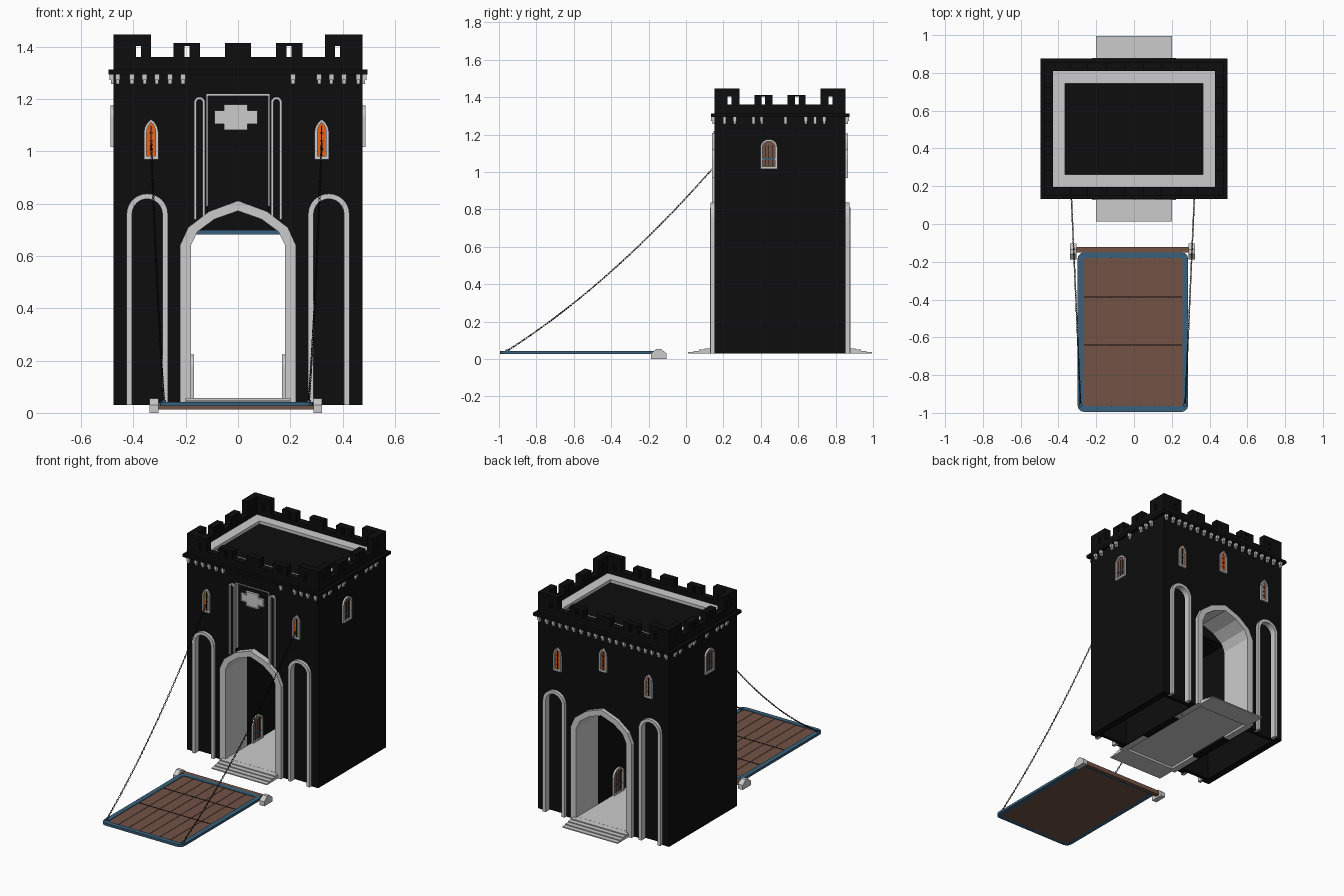
import bpy, bmesh, math
from math import sin, cos, pi
from mathutils import Matrix, Vector

if "Cube" in bpy.data.objects:
    bpy.data.objects.remove(bpy.data.objects["Cube"])

def material(name, c):
    m = bpy.data.materials.new(name)
    m.diffuse_color = (*c, 1)
    m.use_nodes = True
    m.node_tree.nodes["Principled BSDF"].inputs["Base Color"].default_value = m.diffuse_color
    return m

BLACK = material("black_stone", (0.004, 0.004, 0.004))
WOOD = material("wood", (0.17, 0.085, 0.06))
BLUE = material("blue_iron", (0.04, 0.12, 0.2))
GLOW = material("window_glow", (0.8, 0.13, 0.01))
I = Matrix.Identity(4)

# wall frame: u runs along the wall, v is up, d points outwards
def wall(x, y, deg):
    a = math.radians(deg)
    return Matrix(((cos(a), 0, sin(a), x), (sin(a), 0, -cos(a), y), (0, 1, 0, 0), (0, 0, 0, 1)))

FRONT, RIGHT = wall(0, .152, 0), wall(.475, .503, 90)
BACK, LEFT = wall(0, .854, 180), wall(-.475, .503, 270)

def finish(name, bm, mat, M=I):
    bmesh.ops.recalc_face_normals(bm, faces=bm.faces)
    me = bpy.data.meshes.new(name)
    bm.to_mesh(me)
    bm.free()
    me.transform(M)
    if mat:
        me.materials.append(mat)
    ob = bpy.data.objects.new(name, me)
    bpy.context.collection.objects.link(ob)
    return ob

def add_box(bm, x0, x1, y0, y1, z0, z1):
    S = Matrix.Diagonal((x1 - x0, y1 - y0, z1 - z0, 1))
    T = Matrix.Translation(((x0 + x1) / 2, (y0 + y1) / 2, (z0 + z1) / 2))
    bmesh.ops.create_cube(bm, size=1, matrix=T @ S)

def boxes(name, items, mat=None, M=I):
    bm = bmesh.new()
    for b in items:
        add_box(bm, *b)
    return finish(name, bm, mat, M)

def prism(name, pts, d0, d1, mat=None, M=I):
    bm = bmesh.new()
    lo = [bm.verts.new((u, v, d0)) for u, v in pts]
    hi = [bm.verts.new((u, v, d1)) for u, v in pts]
    bm.faces.new(lo)
    bm.faces.new(hi)
    for i in range(len(pts)):
        j = (i + 1) % len(pts)
        bm.faces.new((lo[i], lo[j], hi[j], hi[i]))
    return finish(name, bm, mat, M)

def ring(name, outer, inner, d0, d1, mat=None, M=I, closed=False):
    bm = bmesh.new()
    secs = [[bm.verts.new((*p, d)) for p, d in ((o, d0), (o, d1), (i, d1), (i, d0))]
            for o, i in zip(outer, inner)]
    n = len(secs)
    for k in range(n if closed else n - 1):
        a, b = secs[k], secs[(k + 1) % n]
        for s in range(4):
            t = (s + 1) % 4
            bm.faces.new((a[s], a[t], b[t], b[s]))
    if not closed:
        bm.faces.new(secs[0])
        bm.faces.new(secs[-1])
    return finish(name, bm, mat, M)

ROUND = [(cos(k * pi / 12), sin(k * pi / 12)) for k in range(7)]
POINTED = [(1, 0), (.86, .4), (.5, .76), (0, 1)]

def arch(cx, w, z0, zs, zt, shape=ROUND):
    half = [(1, None)] + list(shape)
    right = [(cx + w * a, z0 if b is None else zs + (zt - zs) * b) for a, b in half]
    return right + [(2 * cx - u, v) for u, v in right[-2::-1]]

# tower body, carved by cutters
tower = boxes("tower_body", [(-.475, .475, .152, .854, .03, 1.31)], BLACK)
cutters = [boxes("cut_passage", [(-.18, .18, .3, .71, -.1, .69)])]
for s in (-1, 1):
    a, b = sorted((s * .23, s * .43))
    cutters.append(boxes("cut_chamber", [(a, b, .2, .805, -.1, 1.25)]))
for W in (FRONT, BACK):
    cutters.append(prism("cut_gate", arch(0, .2, -.1, .64, .79, POINTED), -.2, .1, None, W))
    for s in (-1, 1):
        cutters.append(prism("cut_niche", arch(s * .347, .06, -.1, .76, .82), -.025, .1, None, W))
cutters.append(boxes("cut_panel", [(-.117, .117, .7, 1.214, -.015, .1)], None, FRONT))
for c in cutters:
    m = tower.modifiers.new("cut", 'BOOLEAN')
    m.operation, m.solver, m.object = 'DIFFERENCE', 'EXACT', c
bpy.context.view_layer.update()
baked = bpy.data.meshes.new_from_object(tower.evaluated_get(bpy.context.evaluated_depsgraph_get()))
tower.modifiers.clear()
tower.data = baked
for c in cutters:
    bpy.data.objects.remove(c)

# cornice, parapet and roof walkway
def frame(name, X, y0, y1, t, z0, z1, mat):
    rect = lambda k: [(-X + k, y0 + k), (X - k, y0 + k), (X - k, y1 - k), (-X + k, y1 - k)]
    return ring(name, rect(0), rect(t), z0, z1, mat, closed=True)

frame("cornice", .495, .133, .875, .07, 1.293, 1.312, BLACK)
frame("parapet", .475, .152, .854, .045, 1.30, 1.361, BLACK)
frame("roof_walkway", .432, .195, .811, .067, 1.30, 1.33, None)

# merlons with slits, in wall coordinates
def merlon(u0, u1, top, slit):
    if slit is None:
        return [(u0, u1, 1.36, top, -.045, 0)]
    return [(u0, slit - .01, 1.36, top, -.045, 0), (slit + .01, u1, 1.36, top, -.045, 0),
            (slit - .01, slit + .01, 1.403, top, -.045, 0)]

for W, n in ((FRONT, "front"), (BACK, "back")):
    b = merlon(-.05, .05, 1.413, None)
    for s in (-1, 1):
        b += merlon(*sorted((s * .333, s * .475)), 1.446, s * .38)
        b += merlon(*sorted((s * .145, s * .247)), 1.413, s * .195)
    boxes(n + "_merlons", b, BLACK, W)
for W, n in ((RIGHT, "right"), (LEFT, "left")):
    b = []
    for s in (-1, 1):
        b += merlon(*sorted((s * .217, s * .351)), 1.446, s * .27)
        b += merlon(*sorted((s * .04, s * .137)), 1.413, s * .09)
    boxes(n + "_merlons", b, BLACK, W)

# corbels under the cornice
def corbels(name, us, W):
    b = []
    for u in us:
        b += [(u - .009, u + .009, 1.272, 1.293, 0, .017), (u - .007, u + .007, 1.257, 1.272, 0, .011)]
    boxes(name, b, None, W)

six = [.46, .405, .357, .31, .26, .21]
corbels("front_corbels", [-u for u in six] + [u for u in six if u != .26], FRONT)
corbels("back_corbels", [-u for u in six] + six + [-.155, -.1, -.05, 0, .05, .1, .155], BACK)
side = [-.297, -.243, -.142, -.099, .029, .137, .187, .237]
corbels("right_corbels", side, RIGHT)
corbels("left_corbels", side, LEFT)

# gate arches and blind niche trims on front and back
for W, n in ((FRONT, "front"), (BACK, "back")):
    ring(n + "_gate_arch", arch(0, .222, .03, .64, .811, POINTED),
         arch(0, .18, .03, .64, .772, POINTED), -.2, .025, None, W)
    for s in (-1, 1):
        ring(n + "_niche_trim", arch(s * .347, .079, .03, .76, .838),
             arch(s * .347, .058, .03, .76, .818), -.02, .02, None, W)
    # entrance steps
    boxes(n + "_steps", [(-.2, .2, .03, .037 + .0065 * k, 0, .14 - .029 * k) for k in range(4)], None, W)

# passage floor and raised gate bar
boxes("passage_floor", [(-.2, .2, .14, .866, .044, .057)])
boxes("raised_gate", [(-.178, .178, .345, .36, .682, .70)], BLUE)

# framed windows
def window(name, u, w, z0, zs, zt, W, mat, shape=POINTED):
    ring(name + "_frame", arch(u, w + .008, z0, zs, zt + .008, shape),
         arch(u, w - .003, z0, zs, zt - .003, shape), -.005, .012, None, W)
    boxes(name + "_sill", [(u - w - .008, u + w + .008, z0 - .008, z0 + .004, 0, .012)], None, W)
    prism(name + "_pane", arch(u, w, z0, zs, zt, shape), -.005, .003, mat, W)

def lattice(name, u, z, W):
    b = [(u - .002, u + .002, z, z + .12, 0, .006)]
    b += [(u - .007, u + .007, z + k, z + k + .004, 0, .006) for k in (.03, .06, .09)]
    boxes(name, b, BLACK, W)

for W, n, spots in ((FRONT, "front", [(-.332, .977), (.32, .977)]),
                    (BACK, "back", [(-.33, .977), (0, 1.06), (.33, .977)])):
    for u, z in spots:
        window(n + "_window", u, .02, z, z + .095, z + .137, W, GLOW)
        lattice(n + "_lattice", u, z, W)

# side shutters and small passage doors
def shutter(name, u, w, z, h, W):
    window(name, u, w, z, z + h - w * .9, z + h, W, WOOD, ROUND)
    boxes(name + "_seams", [(u + k * w - .001, u + k * w + .001, z, z + h * .85, 0, .005)
                            for k in (-.5, 0, .5)], BLACK, W)
    boxes(name + "_iron", [(u - w, u + w, z + h * .28, z + h * .28 + .007, 0, .007)], BLUE, W)

shutter("right_shutter", -.06, .037, 1.025, .142, RIGHT)
shutter("left_shutter", .06, .037, 1.025, .142, LEFT)
shutter("passage_door", 0, .045, .06, .155, wall(-.18, .45, 90))
shutter("passage_door", 0, .045, .06, .155, wall(.18, .45, 270))

# front panel border, slender side trims and plain cross plaque
ring("panel_border", [(.121, .79), (.121, 1.218), (-.121, 1.218), (-.121, .79)],
     [(.115, .79), (.115, 1.212), (-.115, 1.212), (-.115, .79)], -.015, .004, None, FRONT)
for s in (-1, 1):
    ring("slender_trim", arch(s * .147, .021, .74, 1.187, 1.208),
         arch(s * .147, .011, .74, 1.187, 1.198), 0, .012, None, FRONT)

def cross(k):
    a, b, p, q, c, z = .082 - k, .045 - k, .025 - k, .048 - k, -.008, 1.13
    q4 = [(a, -p), (a, p), (b, p), (b, q)]
    h = q4 + [(-u, v) for u, v in q4[::-1]] + [(-b, -q), (b, -q)]
    h = h[:8] + [(-b, -p), (-b, -q), (b, -q), (b, -p)]
    h[7] = (-a, -p)
    return [(c + u, z + v) for u, v in h]

prism("cross_plaque", cross(.005), -.016, -.004, None, FRONT)
ring("cross_border", cross(0), cross(.005), -.016, 0, None, FRONT, True)

# drawbridge: iron rim, planks, bands, hinge
def rounded(X, y0, y1, r):
    out = []
    for cx, cy, st in ((X - r, y1 - r, 0), (-X + r, y1 - r, 90), (-X + r, y0 + r, 180), (X - r, y0 + r, 270)):
        for k in range(4):
            a = math.radians(st + 30 * k)
            out.append((cx + r * cos(a) - .006, cy + r * sin(a)))
    return out

ring("bridge_rim", rounded(.293, -.995, -.15, .035), rounded(.262, -.964, -.181, .012), .026, .042, BLUE, closed=True)
w = .528 / 7
boxes("bridge_planks", [(-.27 + w * k + .0015, -.27 + w * (k + 1) - .0015, -.97, -.175, .028, .038)
                        for k in range(7)], WOOD)
boxes("bridge_underside", [(-.268, .256, -.968, -.177, .026, .031)], WOOD)
boxes("bridge_bands", [(-.265, .253, y - .003, y + .003, .036, .0395) for y in (-.386, -.64)], BLACK)
boxes("hinge_beam", [(-.315, .305, -.15, -.122, .012, .04)], WOOD)
block = [(-.188, 0), (-.104, 0), (-.104, .03), (-.135, .055), (-.158, .055), (-.188, .03)]
for x0 in (-.338, .288):
    prism("hinge_block", block, x0, x0 + .034, None, Matrix(((0, 0, 1, 0), (1, 0, 0, 0), (0, 1, 0, 0), (0, 0, 0, 1))))

# chains: sagging rows of alternating links
def chain(name, a, b, sag, pitch=.015):
    a, b = Vector(a), Vector(b)
    n = int((b - a).length / pitch)
    pos = [a.lerp(b, k / n) - Vector((0, 0, sag * 4 * (k / n) * (1 - k / n))) for k in range(n + 1)]
    bm = bmesh.new()
    for i in range(n):
        mid, R = (pos[i] + pos[i + 1]) / 2, (pos[i + 1] - pos[i]).to_track_quat('X', 'Z').to_matrix()
        R = R @ Matrix.Rotation(pi / 4 + (i % 2) * pi / 2, 3, 'X')
        secs = []
        for k in range(8):
            t = k * pi / 4
            secs.append([bm.verts.new(mid + R @ Vector(((.0095 + .0017 * cos(q)) * cos(t),
                         (.0042 + .0017 * cos(q)) * sin(t), .0017 * sin(q)))) for q in (0, pi / 2, pi, 3 * pi / 2)])
        for k in range(8):
            for s in range(4):
                A, B, t = secs[k], secs[(k + 1) % 8], (s + 1) % 4
                bm.faces.new((A[s], A[t], B[t], B[s]))
    finish(name, bm, BLACK)

for s, c in ((-1, -.332), (1, .32)):
    chain("bridge_chain", (c, .152, 1.03), (s * .277 - .006, -.955, .045), .07)
    boxes("chain_anchor", [(s * .277 - .014, s * .277 + .002, -.965, -.945, .04, .05)], BLUE)
